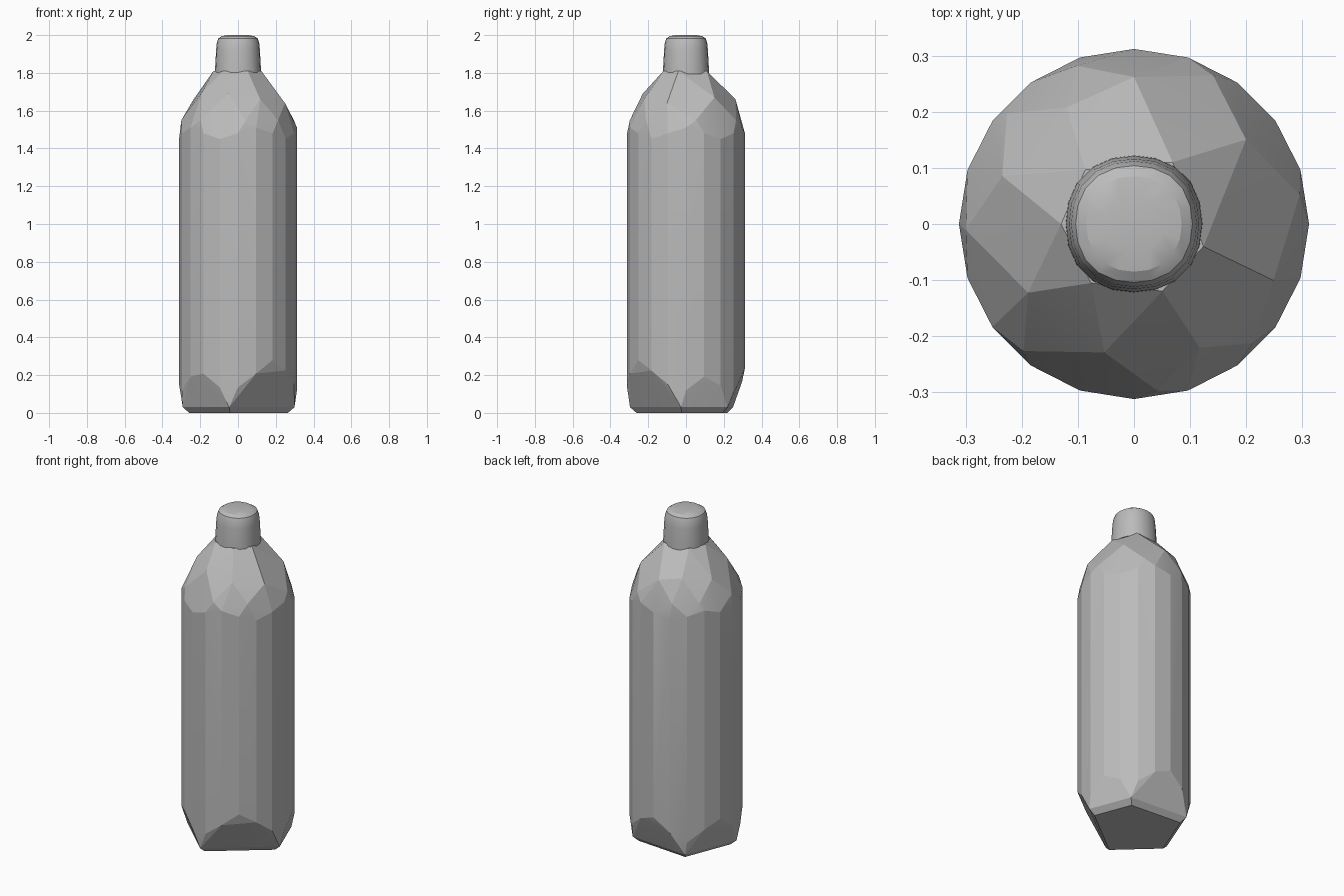
import bpy, bmesh
from math import sin, cos, radians, pi

if "Cube" in bpy.data.objects:
    bpy.data.objects.remove(bpy.data.objects["Cube"], do_unlink=True)

GREY = (0.5, 0.5, 0.5, 1)
grey = bpy.data.materials.new("plain grey")
grey.use_nodes = True
grey.diffuse_color = GREY
grey.node_tree.nodes["Principled BSDF"].inputs["Base Color"].default_value = GREY


def polar(deg, r, z):
    return (r * cos(radians(deg)), r * sin(radians(deg)), z)


def finish(name, bm, angle):
    bmesh.ops.recalc_face_normals(bm, faces=bm.faces)
    mesh = bpy.data.meshes.new(name)
    bm.to_mesh(mesh)
    bm.free()
    mesh.materials.append(grey)
    obj = bpy.data.objects.new(name, mesh)
    bpy.context.collection.objects.link(obj)
    bpy.ops.object.select_all(action='DESELECT')
    obj.select_set(True)
    bpy.context.view_layer.objects.active = obj
    bpy.ops.object.shade_smooth_by_angle(angle=radians(angle))
    return obj


# Bottle body: a convex shell over a five-cornered base, round wall and faceted shoulder
SIDES = 20
RADIUS = 0.312
base_corners = [-5, 47, 124, 193, 261]
points = []
for a in base_corners:
    points += [polar(a, 0.265, 0), polar(a, 0.3, 0.03)]
for i in range(SIDES):
    a = 360 * i / SIDES
    gap = min(abs((a - c + 180) % 360 - 180) for c in base_corners)
    points.append(polar(a, RADIUS, 0.1 + 0.004 * gap))
    points.append(polar(a, RADIUS, 1.48 + 0.03 * cos(radians(a * 5))))
# Shoulder: (angle, radius, height) of the facet corners
shoulder = [(90, 0.262, 1.66), (37, 0.25, 1.67), (-22, 0.268, 1.64), (-62, 0.25, 1.66),
            (257, 0.235, 1.69), (213, 0.225, 1.7), (160, 0.25, 1.66), (120, 0.24, 1.68)]
points += [polar(*p) for p in shoulder]
points += [polar(a, 0.3, 1.55) for a in (10, 62, 110, 139, 182, 229, 278, 315)]
# Neck ring
points += [polar(a, 0.13, 1.81) for a in (58, 132, 180, 234, 293, 342)]

bm = bmesh.new()
for p in points:
    bm.verts.new(p)
hull = bmesh.ops.convex_hull(bm, input=bm.verts[:])
loose = {g for g in hull["geom_interior"] + hull["geom_unused"]
         if isinstance(g, bmesh.types.BMVert)}
bmesh.ops.delete(bm, geom=list(loose), context='VERTS')
finish("bottle_body", bm, 10)

# Cap: rounded-square profile rings that taper and round over at the top
profile = [(0.122, 1.795), (0.121, 1.83), (0.116, 1.92), (0.112, 1.96),
           (0.104, 1.983), (0.085, 1.995), (0.05, 2.0)]
bm = bmesh.new()
rings = []
for r, z in profile:
    ring = []
    for i in range(SIDES):
        t = 2 * pi * i / SIDES
        s = r * (1 + 0.035 * sin(2 * t) ** 2)
        ring.append(bm.verts.new((s * cos(t), s * sin(t), z)))
    rings.append(ring)
for low, high in zip(rings, rings[1:]):
    for i in range(SIDES):
        j = (i + 1) % SIDES
        bm.faces.new((low[i], low[j], high[j], high[i]))
bm.faces.new(rings[0][::-1])
bm.faces.new(rings[-1])
finish("bottle_cap", bm, 24)
